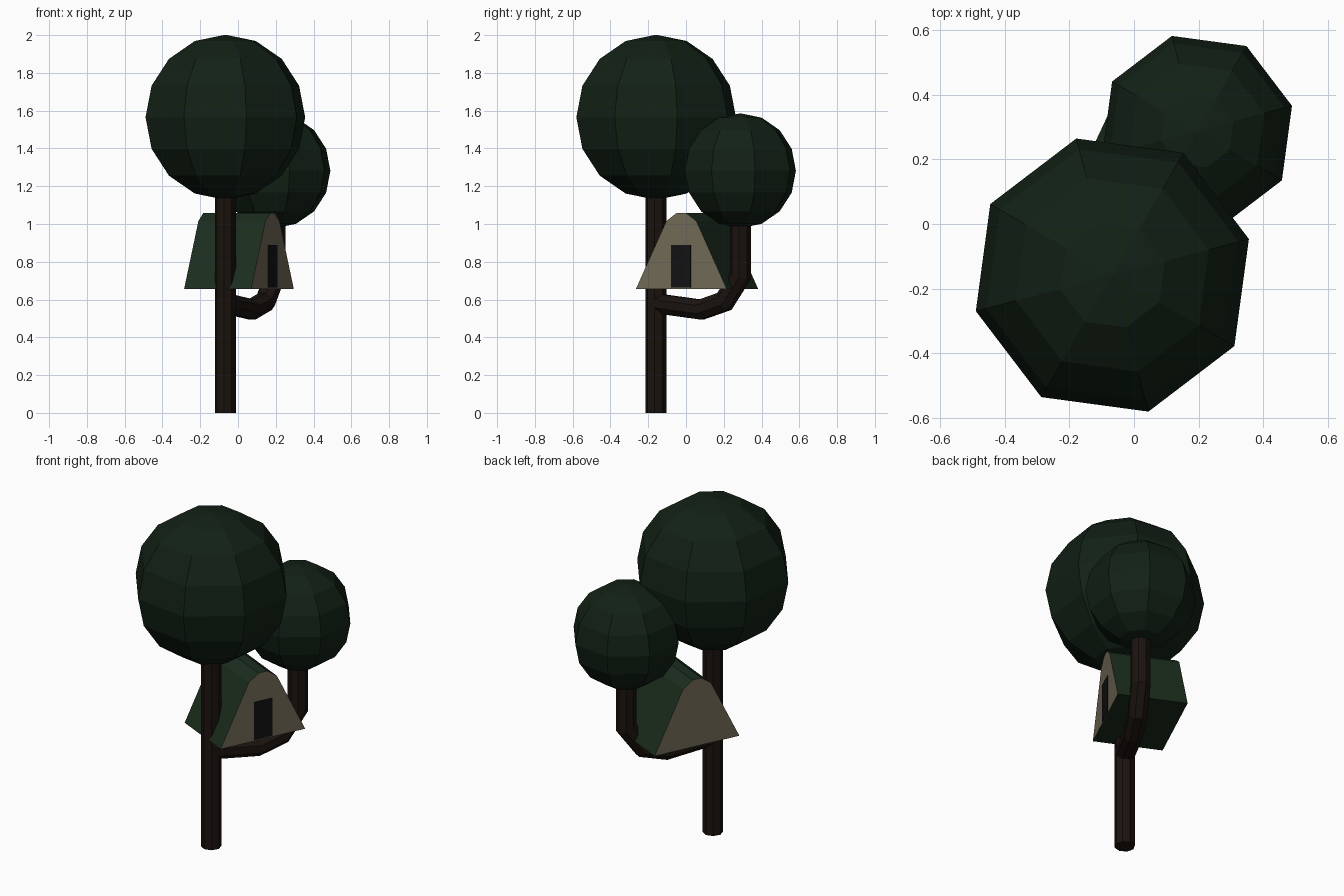
import bpy, bmesh
from math import cos, sin, pi, radians, atan2
from mathutils import Vector, Matrix

if "Cube" in bpy.data.objects:
    bpy.data.objects.remove(bpy.data.objects["Cube"])


def material(name, r, g, b):
    m = bpy.data.materials.new(name)
    m.diffuse_color = (r, g, b, 1)
    m.use_nodes = True
    m.node_tree.nodes["Principled BSDF"].inputs["Base Color"].default_value = m.diffuse_color
    return m


leaf = material("leaf", 0.006, 0.015, 0.0075)
bark = material("bark", 0.011, 0.0065, 0.0045)
roof_green = material("roof_green", 0.011, 0.026, 0.013)
wall_beige = material("wall_beige", 0.17, 0.145, 0.095)
door_dark = material("door_dark", 0.006, 0.006, 0.006)


def finish(name, bm, *mats):
    bmesh.ops.recalc_face_normals(bm, faces=bm.faces[:])
    me = bpy.data.meshes.new(name)
    bm.to_mesh(me)
    bm.free()
    ob = bpy.data.objects.new(name, me)
    bpy.context.collection.objects.link(ob)
    for m in mats:
        me.materials.append(m)
    return ob


def canopy(name, centre, radius):
    bm = bmesh.new()
    mat = Matrix.Translation(centre) @ Matrix.Rotation(radians(14.8), 4, 'Z')
    bmesh.ops.create_uvsphere(bm, u_segments=8, v_segments=8, radius=radius, matrix=mat)
    return finish(name, bm, leaf)


def tube(name, points, radius, side, n=8):
    """Sweep an n-gon along a planar path with mitred bends; side = plane normal."""
    bm = bmesh.new()
    pts = [Vector(p) for p in points]
    rings = []
    for i, p in enumerate(pts):
        a = (p - pts[max(i - 1, 0)]).normalized()
        b = (pts[min(i + 1, len(pts) - 1)] - p).normalized()
        t = (a + b).normalized()
        stretch = 1 / max(t.dot(a), t.dot(b))
        v = t.cross(side).normalized() * stretch
        rings.append([bm.verts.new(p + radius * (side * cos(w) + v * sin(w)))
                      for w in (2 * pi * (k + 0.5) / n for k in range(n))])
    for r, s in zip(rings, rings[1:]):
        for k in range(n):
            bm.faces.new((r[k], r[(k + 1) % n], s[(k + 1) % n], s[k]))
    bm.faces.new(rings[0])
    bm.faces.new(rings[-1])
    return finish(name, bm, bark)


# Tree: trunk, bent side branch and two leaf balls
tx, ty = -0.067, -0.158
bx, by = 0.195, 0.288
heading = Vector((bx - tx, by - ty, 0)).normalized()
side = Vector((heading.y, -heading.x, 0))
tube("trunk", [(tx, ty, 0), (tx, ty, 1.25)], 0.056, side)
branch_path = [(0, 0.58), (0.535, 0.547), (0.81, 0.59), (1, 0.725), (1, 1.1)]
tube("branch", [(tx + f * (bx - tx), ty + f * (by - ty), z) for f, z in branch_path],
     0.056, side)
canopy("large_canopy", (tx, ty, 1.565), 0.437)
canopy("small_canopy", (bx, by, 1.282), 0.304)

# Hut: rounded gable profile extruded along the ridge (local x = door side)
hut = Matrix.Translation((0.005, 0.0585, 0)) @ Matrix.Rotation(atan2(-0.425, 0.905), 4, 'Z')
half_depth = 0.196
right = [(0.265, 0.657), (0.088, 1.015), (0.028, 1.058)]
profile = right + [(-u, z) for u, z in reversed(right)]
bm = bmesh.new()
front, back = [[bm.verts.new(hut @ Vector((x, u, z))) for u, z in profile]
               for x in (half_depth, -half_depth)]
for k in range(len(profile)):
    j = (k + 1) % len(profile)
    bm.faces.new((front[k], front[j], back[j], back[k]))
for ring in (front, back):
    bm.faces.new(ring).material_index = 1
finish("hut", bm, roof_green, wall_beige)

# Door: thin slab on the front gable
bm = bmesh.new()
bmesh.ops.create_cube(bm, size=1, matrix=hut @ Matrix.Translation((half_depth, 0, 0.777))
                      @ Matrix.Diagonal((0.008, 0.114, 0.226, 1)))
finish("door", bm, door_dark)
